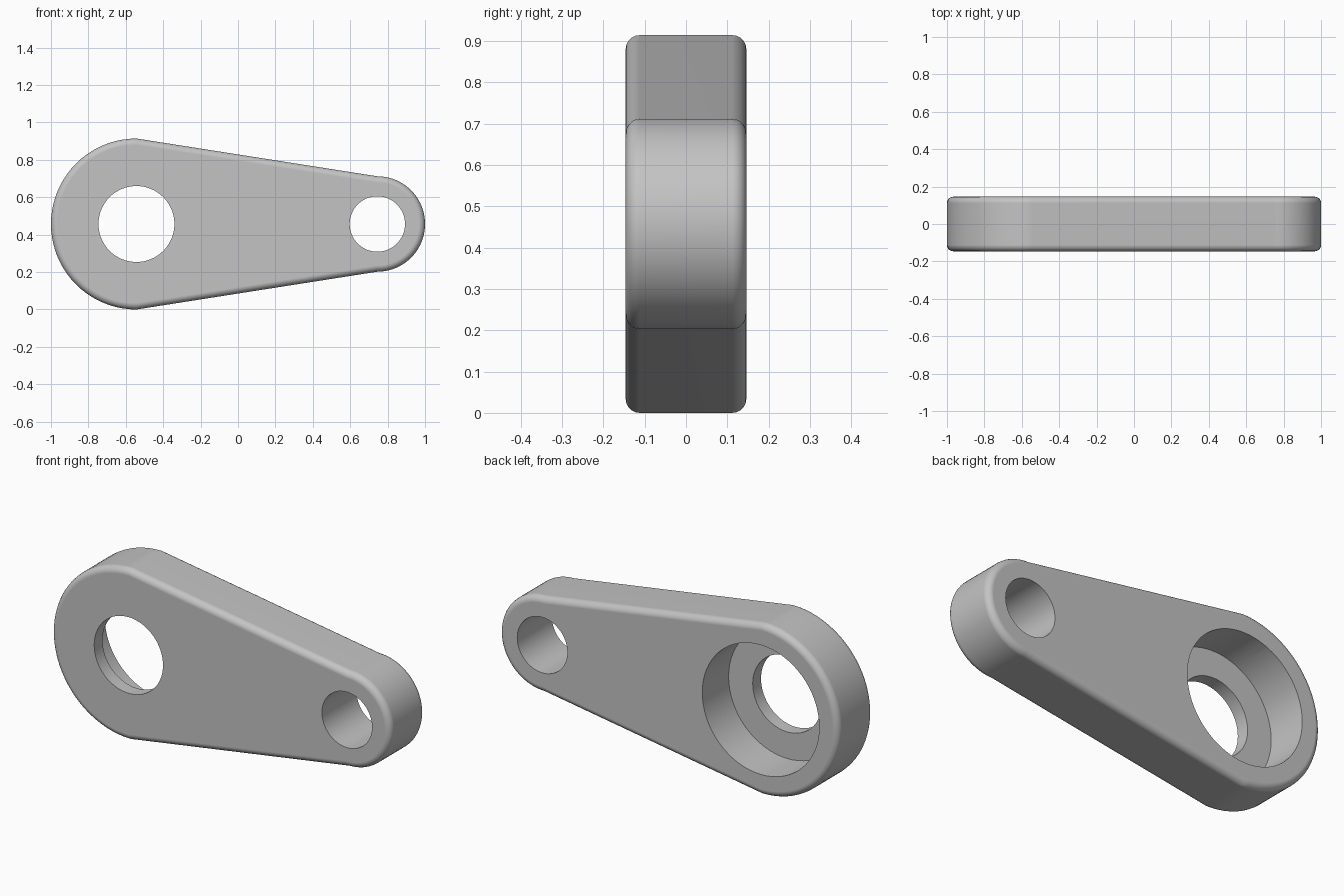
import bpy, bmesh
from math import sin, cos, pi, radians
from mathutils import Matrix, Vector

cube = bpy.data.objects.get("Cube")
if cube:
    bpy.data.objects.remove(cube, do_unlink=True)

# Main dimensions
HALF = 0.146            # half thickness
MID = 0.457             # height of both axes
BIG_X, BIG_R = -0.543, 0.457
SMALL_X, SMALL_R = 0.745, 0.255

grey = bpy.data.materials.new("plain_grey")
grey.use_nodes = True
grey.diffuse_color = (0.55, 0.55, 0.55, 1)
grey.node_tree.nodes["Principled BSDF"].inputs["Base Color"].default_value = grey.diffuse_color


def make_object(name, bm):
    bmesh.ops.recalc_face_normals(bm, faces=bm.faces)
    mesh = bpy.data.meshes.new(name)
    bm.to_mesh(mesh)
    bm.free()
    mesh.materials.append(grey)
    obj = bpy.data.objects.new(name, mesh)
    bpy.context.collection.objects.link(obj)
    return obj


def half_circle(x, radius, start, steps=40):
    angles = [start + pi * i / steps for i in range(steps + 1)]
    return [(x + radius * cos(a), -HALF, MID + radius * sin(a)) for a in angles]


# Lever body: two half circles joined by straight flanks, with rounded rims
bm = bmesh.new()
outline = half_circle(SMALL_X, SMALL_R, -pi / 2) + half_circle(BIG_X, BIG_R, pi / 2)
front = bm.faces.new([bm.verts.new(p) for p in outline])
grown = bmesh.ops.extrude_face_region(bm, geom=[front], use_keep_orig=True)
moved = [v for v in grown["geom"] if isinstance(v, bmesh.types.BMVert)]
bmesh.ops.translate(bm, verts=moved, vec=Vector((0, 2 * HALF, 0)))
bmesh.ops.recalc_face_normals(bm, faces=bm.faces)
rims = [e for e in bm.edges if abs(e.verts[0].co.y - e.verts[1].co.y) < 1e-5]
bmesh.ops.bevel(bm, geom=rims, offset=0.034, offset_type='OFFSET', segments=5,
                profile=0.5, affect='EDGES', clamp_overlap=True)
lever = make_object("lever_body", bm)


def drill(name, x, radius, y0, y1):
    """Cut a round hole along y from y0 to y1."""
    bm = bmesh.new()
    place = Matrix.Translation((x, (y0 + y1) / 2, MID)) @ Matrix.Rotation(pi / 2, 4, 'X')
    bmesh.ops.create_cone(bm, cap_ends=True, segments=64, radius1=radius,
                          radius2=radius, depth=y1 - y0, matrix=place)
    cutter = make_object(name, bm)
    cutter.hide_render = True
    mod = lever.modifiers.new(name, 'BOOLEAN')
    mod.operation = 'DIFFERENCE'
    mod.solver = 'EXACT'
    mod.object = cutter
    bpy.ops.object.modifier_apply(modifier=mod.name)
    bpy.data.objects.remove(cutter, do_unlink=True)


bpy.ops.object.select_all(action='DESELECT')
bpy.context.view_layer.objects.active = lever
lever.select_set(True)

# Through holes, and the wide counterbore open at the back
drill("small_hole", SMALL_X, 0.148, -1, 1)
drill("big_hole", BIG_X, 0.203, -1, 1)
drill("counterbore", BIG_X, 0.345, -HALF + 0.07, 1)

# Smooth rounds, with flat faces kept flat
bpy.ops.object.shade_smooth_by_angle(angle=radians(30))
weighted = lever.modifiers.new("flat_face_normals", 'WEIGHTED_NORMAL')
weighted.keep_sharp = True
